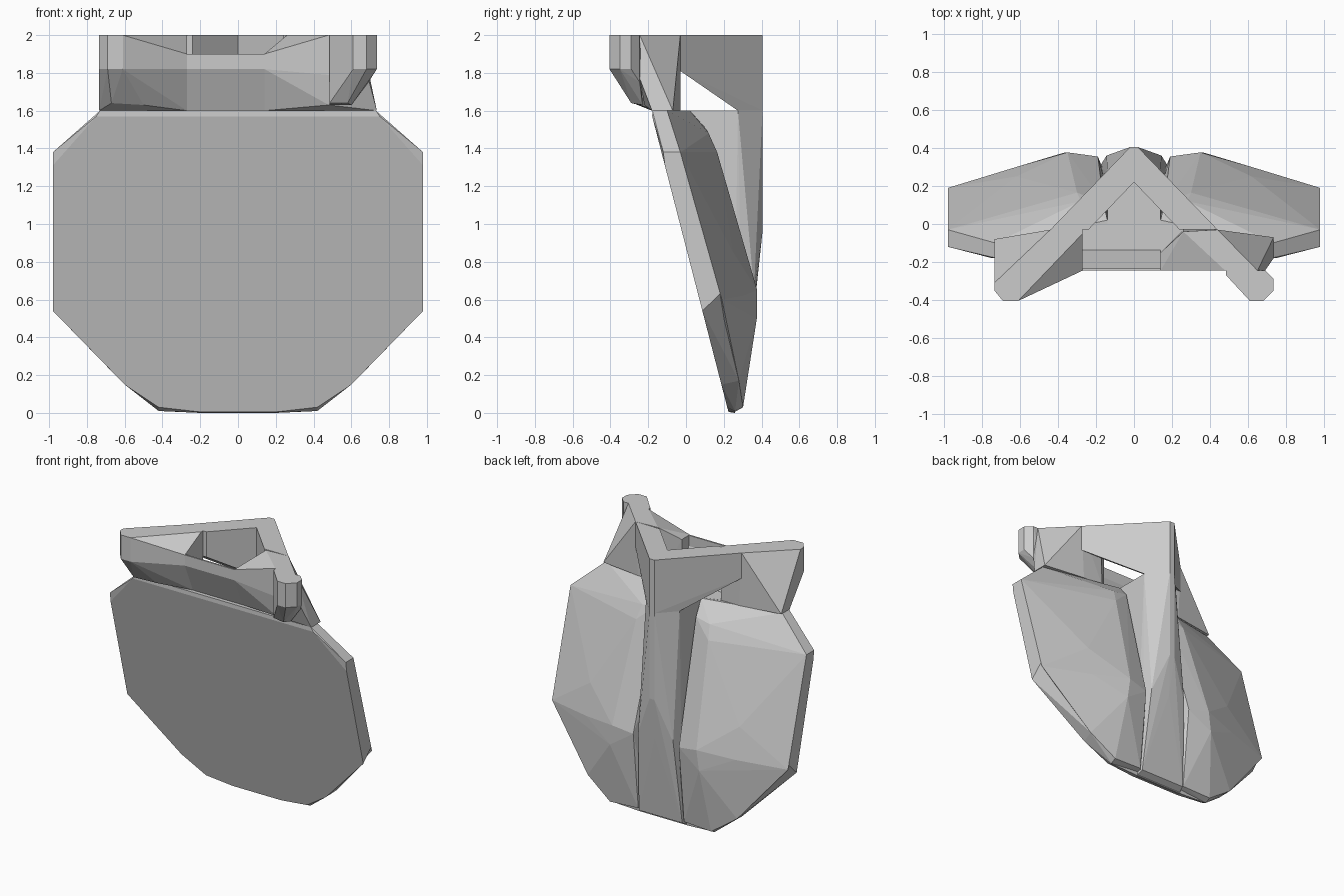
import bpy, bmesh


def hull(name, pts, mirror=False):
    """Flat-faced convex part from a few corner points."""
    bm = bmesh.new()
    verts = [bm.verts.new(p) for p in pts]
    bmesh.ops.convex_hull(bm, input=verts)
    loose = [v for v in bm.verts if not v.link_faces]
    bmesh.ops.delete(bm, geom=loose, context='VERTS')
    bmesh.ops.dissolve_limit(bm, angle_limit=0.01, verts=bm.verts[:], edges=bm.edges[:])
    bmesh.ops.recalc_face_normals(bm, faces=bm.faces[:])
    me = bpy.data.meshes.new(name)
    bm.to_mesh(me)
    bm.free()
    ob = bpy.data.objects.new(name, me)
    bpy.context.collection.objects.link(ob)
    if mirror:
        m = ob.modifiers.new("Mirror", 'MIRROR')
        m.use_mirror_merge = False
    return ob


def front(z):
    """Depth of the leaning front face at height z."""
    return -0.13 - 0.258 * (z - 1.38)


def both(pts):
    return pts + [(-x, y, z) for x, y, z in pts]


def prism(plan, z0, z1):
    return [(x, y, z) for x, y in plan for z in (z0, z1)]


# leaning octagonal front plate with a chamfered top edge
face = [(0.75, 1.57), (0.98, 1.31), (0.98, 0.54), (0.6, 0.15), (0.42, 0.03), (0.2, 0.005)]
rim = [(0.73, 1.6, -0.1), (0.98, 1.38, -0.03), (0.98, 0.63, 0.18),
       (0.62, 0.17, 0.28), (0.42, 0.01, 0.26)]
plate = [(x, front(z), z) for x, z in face]
plate += [(0.73, -0.178, 1.6), (0.98, -0.12, 1.38), (0.2, 0.26, 0.0)]
plate += [(x, y, z) for x, z, y in rim]
hull("front_plate", both(plate))

# two faceted lobes bulging from the back
lobe = [(x, y, z) for x, z, y in rim] + [
    (0.13, front(1.59) + 0.02, 1.59), (0.14, front(0.05) + 0.02, 0.02),
    (0.14, 0.02, 1.6), (0.16, 0.11, 1.5), (0.28, 0.12, 1.48), (0.3, 0.165, 1.38),
    (0.55, 0.11, 1.3), (0.16, 0.25, 0.85), (0.19, 0.355, 0.62),
    (0.35, 0.377, 0.65), (0.37, 0.375, 0.5), (0.62, 0.25, 0.85), (0.62, 0.3, 0.62),
    (0.98, 0.19, 0.6), (0.19, 0.295, 0.04), (0.42, 0.302, 0.03)]
hull("back_lobe", lobe, mirror=True)

# central spine between the lobes
spine = [(0.14, front(1.6) + 0.02, 1.6), (0.14, 0.275, 1.6), (0.02, 0.405, 1.6),
         (0.02, 0.404, 0.95), (0.145, 0.36, 0.65), (0, 0.372, 0.65),
         (0.18, 0.302, 0.03), (0.19, 0.25, 0.0), (0.18, front(0.03) + 0.01, 0.02)]
hull("spine", both(spine))

# V-shaped collar arms with a sloping underside
plan = [(0, 0.405), (0.02, 0.405), (0.14, 0.275), (0.44, -0.03), (0.27, -0.03),
        (0.24, -0.03), (0, 0.22)]
arm = []
for x, y in plan:
    arm += [(x, y, 2.0), (x, y, max(1.6, min(1.81, 1.6 + 0.72 * (0.275 - y))))]
hull("collar_arm", arm, mirror=True)

# left collar corner, reaching furthest forward
left = [(-0.44, -0.03, 2), (-0.27, -0.03, 2), (-0.27, -0.05, 2), (-0.735, -0.31, 2)]
left += prism([(-0.735, -0.35), (-0.69, -0.405), (-0.61, -0.405)], 1.82, 2.0)
left += [(-0.27, -0.245, 1.9), (-0.27, -0.245, 1.82), (-0.27, -0.15, 1.6),
         (-0.27, -0.03, 1.6), (-0.42, -0.03, 1.6), (-0.735, -0.08, 1.6),
         (-0.735, -0.18, 1.6), (-0.5, -0.25, 1.63), (-0.67, -0.28, 1.64)]
hull("collar_corner_left", left)

# right collar corner, cut flat at the front
right = [(0.44, -0.03, 2), (0.26, -0.04, 2), (0.65, -0.245, 2), (0.48, -0.245, 2),
         (0.14, -0.245, 1.9), (0.14, -0.15, 1.9), (0.14, -0.245, 1.82),
         (0.14, -0.15, 1.6), (0.26, -0.03, 1.6),
         (0.42, -0.03, 1.6), (0.735, -0.07, 1.6), (0.735, -0.18, 1.6),
         (0.48, -0.22, 1.63), (0.69, -0.245, 1.77)]
hull("collar_corner_right", right)

# small post standing off the right corner
post = prism([(0.485, -0.245), (0.485, -0.27), (0.61, -0.405), (0.68, -0.405),
              (0.735, -0.35), (0.735, -0.29), (0.69, -0.245)], 1.82, 2.0)
post += [(0.485, -0.245, 1.63), (0.485, -0.27, 1.64), (0.58, -0.29, 1.64),
         (0.6, -0.23, 1.63), (0.69, -0.245, 1.75)]
hull("collar_post", post)

# thin front wall of the collar: upright band, then a slope back to the body
for name, a, b in (("collar_front_band", (-0.245, 1.9), (-0.245, 1.82)),
                   ("collar_front_slope", (-0.245, 1.82), (-0.15, 1.6))):
    hull(name, [(x, y + d, z) for x in (-0.27, 0.14) for y, z in (a, b) for d in (0, 0.012)])

# flat body top that closes the collar floor
hull("collar_floor", prism([(-0.27, -0.15), (0.14, -0.15), (0.26, -0.03),
                            (0.2, 0.0), (-0.17, 0.0), (-0.27, -0.03)], 1.58, 1.6))
